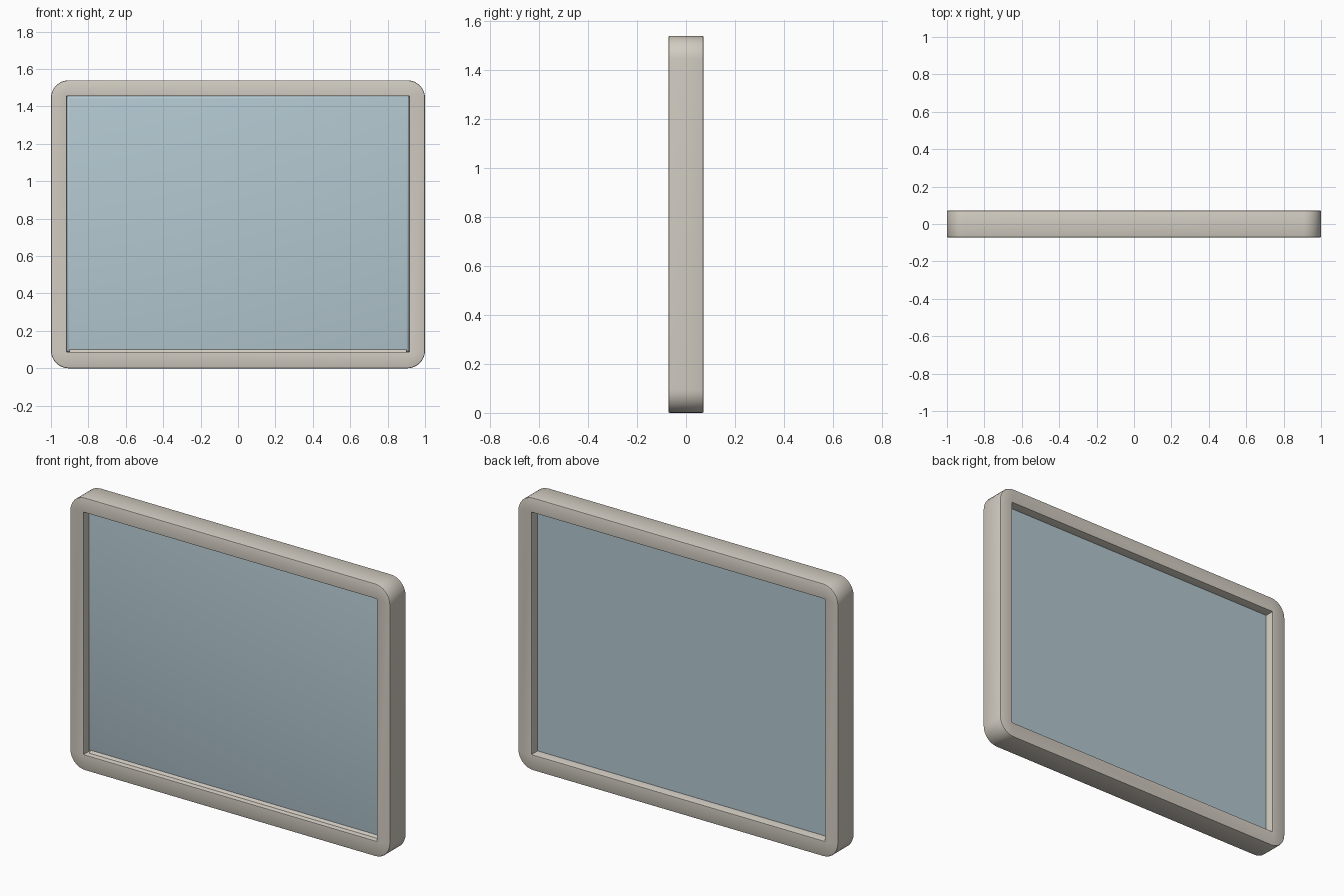
import bpy, bmesh, math
from mathutils import Vector

if "Cube" in bpy.data.objects:
    bpy.data.objects.remove(bpy.data.objects["Cube"])

HW, H, D = 1.0, 1.54, 0.072      # half width, height, half depth
IN_X, IN_LO, IN_HI = 0.915, 0.088, 1.455   # opening
R, STEPS = 0.095, 8              # outer corner radius and arc steps


def material(name, rgb):
    m = bpy.data.materials.new(name)
    m.diffuse_color = (*rgb, 1)
    m.use_nodes = True
    m.node_tree.nodes["Principled BSDF"].inputs["Base Color"].default_value = m.diffuse_color
    return m


beige = material("warm_beige", (0.64, 0.60, 0.53))
blue = material("pale_blue", (0.45, 0.575, 0.63))


def finish(bm, name, mat):
    bmesh.ops.recalc_face_normals(bm, faces=bm.faces)
    mesh = bpy.data.meshes.new(name)
    bm.to_mesh(mesh)
    bm.free()
    mesh.materials.append(mat)
    ob = bpy.data.objects.new(name, mesh)
    bpy.context.collection.objects.link(ob)
    bpy.ops.object.select_all(action='DESELECT')
    ob.select_set(True)
    bpy.context.view_layer.objects.active = ob
    bpy.ops.object.shade_smooth_by_angle(angle=math.radians(35))
    return ob


# Frame: rounded outside, square opening
outer, inner = [], []
corners = [(1, 1, 0), (-1, 1, 90), (-1, 0, 180), (1, 0, 270)]
for sx, top, start in corners:
    cx, cz = sx * (HW - R), H - R if top else R
    for i in range(STEPS + 1):
        a = math.radians(start + 90 * i / STEPS)
        outer.append((cx + R * math.cos(a), cz + R * math.sin(a)))
        inner.append((sx * IN_X, IN_HI if top else IN_LO))
bm = bmesh.new()
loops = [[bm.verts.new((x, y, z)) for x, z in pts]
         for pts, y in ((outer, -D), (outer, D), (inner, D), (inner, -D))]
n = len(outer)
for k in range(4):
    a, b = loops[k], loops[(k + 1) % 4]
    for i in range(n):
        j = (i + 1) % n
        bm.faces.new((a[i], a[j], b[j], b[i]))
bmesh.ops.remove_doubles(bm, verts=bm.verts, dist=1e-5)
bmesh.ops.recalc_face_normals(bm, faces=bm.faces)
# Soften the front and back rims
rims = [e for e in bm.edges if len(e.link_faces) == 2
        and e.calc_face_angle(0) > 1.0
        and abs(e.verts[0].co.y - e.verts[1].co.y) < 1e-4]
bmesh.ops.bevel(bm, geom=rims, offset=0.006, segments=2, profile=0.5, affect='EDGES')
finish(bm, "window_frame", beige)

# Pane with rounded front edges
bm = bmesh.new()
bmesh.ops.create_cube(bm, size=1)
for v in bm.verts:
    v.co = Vector((v.co.x * 2 * IN_X,
                   -0.032 if v.co.y < 0 else 0.018,
                   IN_HI if v.co.z > 0 else IN_LO))
front = [e for e in bm.edges if all(v.co.y < 0 for v in e.verts)]
bmesh.ops.bevel(bm, geom=front, offset=0.014, segments=3, profile=0.5, affect='EDGES')
finish(bm, "glass_pane", blue)

# Sloped bead along the bottom of the pane
bm = bmesh.new()
section = [(-0.042, IN_LO), (-0.030, IN_LO + 0.016), (-0.015, IN_LO + 0.016), (-0.015, IN_LO)]
ends = [[bm.verts.new((x, y, z)) for y, z in section] for x in (-0.9, 0.9)]
bm.faces.new(ends[0])
bm.faces.new(ends[1])
for i in range(4):
    j = (i + 1) % 4
    bm.faces.new((ends[0][i], ends[0][j], ends[1][j], ends[1][i]))
finish(bm, "bottom_bead", beige)
